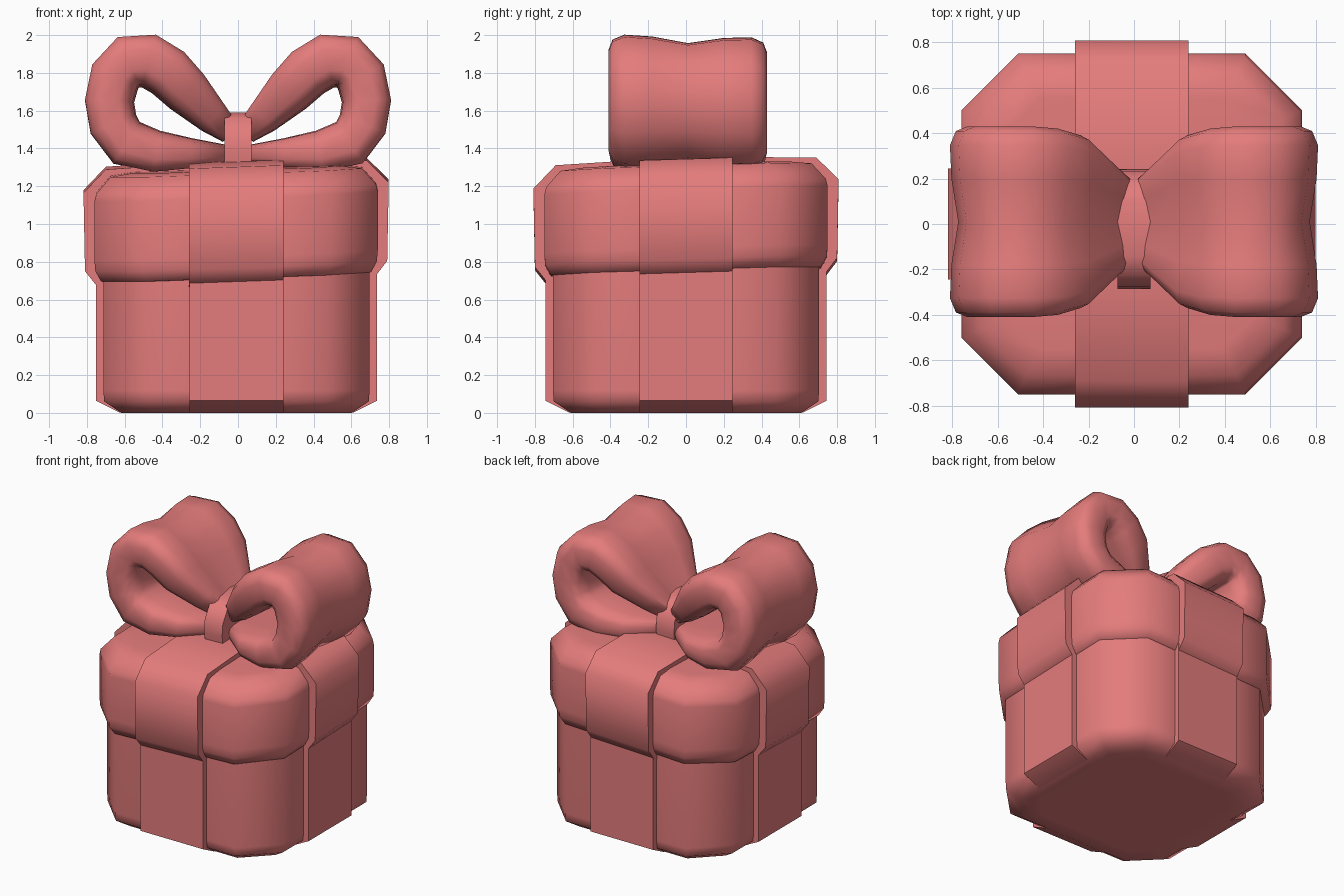
import bpy, bmesh, math
from mathutils import Vector

if "Cube" in bpy.data.objects:
    bpy.data.objects.remove(bpy.data.objects["Cube"], do_unlink=True)

mat = bpy.data.materials.new("coral_red")
mat.use_nodes = True
COLOUR = (0.78, 0.2, 0.2, 1)
mat.diffuse_color = COLOUR
next(n for n in mat.node_tree.nodes
     if n.type == 'BSDF_PRINCIPLED').inputs["Base Color"].default_value = COLOUR


def loft(name, rings, tweak=None, angle=60):
    """Skin a list of closed rings, cap the ends and shade smooth."""
    bm = bmesh.new()
    rows = [[bm.verts.new(tweak(Vector(p)) if tweak else p) for p in ring] for ring in rings]
    n = len(rows[0])
    for a, b in zip(rows, rows[1:]):
        for i in range(n):
            bm.faces.new((a[i], a[(i + 1) % n], b[(i + 1) % n], b[i]))
    bm.faces.new(rows[0])
    bm.faces.new(rows[-1])
    bmesh.ops.recalc_face_normals(bm, faces=bm.faces)
    mesh = bpy.data.meshes.new(name)
    bm.to_mesh(mesh)
    bm.free()
    mesh.materials.append(mat)
    obj = bpy.data.objects.new(name, mesh)
    bpy.context.collection.objects.link(obj)
    bpy.ops.object.select_all(action='DESELECT')
    obj.select_set(True)
    bpy.context.view_layer.objects.active = obj
    bpy.ops.object.shade_smooth_by_angle(angle=math.radians(angle))
    return obj


def octagon(h, c, z):
    """Chamfered square with extra points beside each ribbon."""
    side = [(-c, -h), (-c / 2, -h), (c / 2, -h), (c, -h)]
    ring = []
    for _ in range(4):
        ring += [(x, y, z) for x, y in side]
        side = [(-y, x) for x, y in side]
    return ring


def strap(name, half, along_x, width, tweak=None, lift=0):
    """Slab made from a mirrored half profile of (distance, height)."""
    prof = half + [(-a, z) for a, z in reversed(half)]
    if along_x:
        rings = [[(a, s * width, z + lift) for a, z in prof] for s in (-1, 1)]
    else:
        rings = [[(s * width, a, z + lift) for a, z in prof] for s in (-1, 1)]
    return loft(name, rings, tweak)


def tilt(v):
    """The lid sits slightly crooked."""
    return Vector((v.x - 0.01, v.y, v.z + 0.035 * v.x + 0.03 * v.y))


def nudge(v):
    return Vector((v.x - 0.008, v.y, v.z))


# Box and its ribbons
loft("box_body", [octagon(*r) for r in (
    (0.5, 0.36, 0), (0.61, 0.43, 0), (0.70, 0.48, 0.06), (0.705, 0.48, 0.12),
    (0.705, 0.48, 0.85))], nudge)
body_half = [(0.62, 0.002), (0.745, 0.065), (0.745, 0.8)]
strap("body_ribbon_sides", body_half, True, 0.245, nudge)
strap("body_ribbon_front_back", body_half, False, 0.25, nudge)

# Lid and its ribbons
loft("lid", [octagon(*r) for r in (
    (0.69, 0.47, 0.73), (0.715, 0.48, 0.735), (0.745, 0.5, 0.79), (0.75, 0.5, 0.85),
    (0.75, 0.5, 1.16), (0.74, 0.5, 1.2), (0.665, 0.46, 1.285), (0.55, 0.4, 1.3))], tilt)
lid_half = [(0.73, 0.695), (0.8, 0.785), (0.808, 1.2), (0.69, 1.32), (0.25, 1.335)]
strap("lid_ribbon_sides", lid_half, True, 0.245, tilt)
strap("lid_ribbon_front_back", lid_half, False, 0.25, tilt, 0.003)

# Bow loops: path of (x, z, half thickness, half width)
PATH = [(0.04, 1.48, 0.06, 0.19), (0.13, 1.56, 0.09, 0.26), (0.27, 1.70, 0.125, 0.38),
        (0.37, 1.80, 0.135, 0.41), (0.47, 1.86, 0.14, 0.42), (0.58, 1.855, 0.14, 0.42),
        (0.65, 1.78, 0.135, 0.42), (0.68, 1.65, 0.13, 0.42), (0.66, 1.53, 0.13, 0.42),
        (0.59, 1.43, 0.13, 0.42), (0.43, 1.385, 0.11, 0.41), (0.25, 1.375, 0.08, 0.36),
        (0.04, 1.37, 0.045, 0.19)]
# Half section of (across, through), creased along the middle
HALF = [(0.45, 0.95), (0.8, 1.0), (0.95, 0.8), (1, 0.4),
        (1, -0.4), (0.93, -0.75), (0.75, -0.95), (0.4, -1)]
SECTION = [(0, 0.72)] + HALF + [(0, -0.95)] + [(-u, v) for u, v in reversed(HALF)]


def bow_loop(name, side):
    rings = []
    for i, (x, z, t, w) in enumerate(PATH):
        a, b = PATH[max(i - 1, 0)], PATH[min(i + 1, len(PATH) - 1)]
        d = Vector((b[0] - a[0], b[1] - a[1])).normalized()
        rings.append([(side * (x - d.y * v * t), u * w + 0.01,
                       z + d.x * v * t - 0.04 * u * w * (z - 1.35)) for u, v in SECTION])
    return loft(name, rings)


bow_loop("bow_loop_left", 1)
bow_loop("bow_loop_right", -1)

# Knot wrapped over the middle of the bow
strap("bow_knot", [(0.25, 1.3), (0.263, 1.38), (0.255, 1.47), (0.2, 1.56), (0.12, 1.59)],
      False, 0.072, lambda v: Vector((v.x, v.y - 0.022, v.z)))
